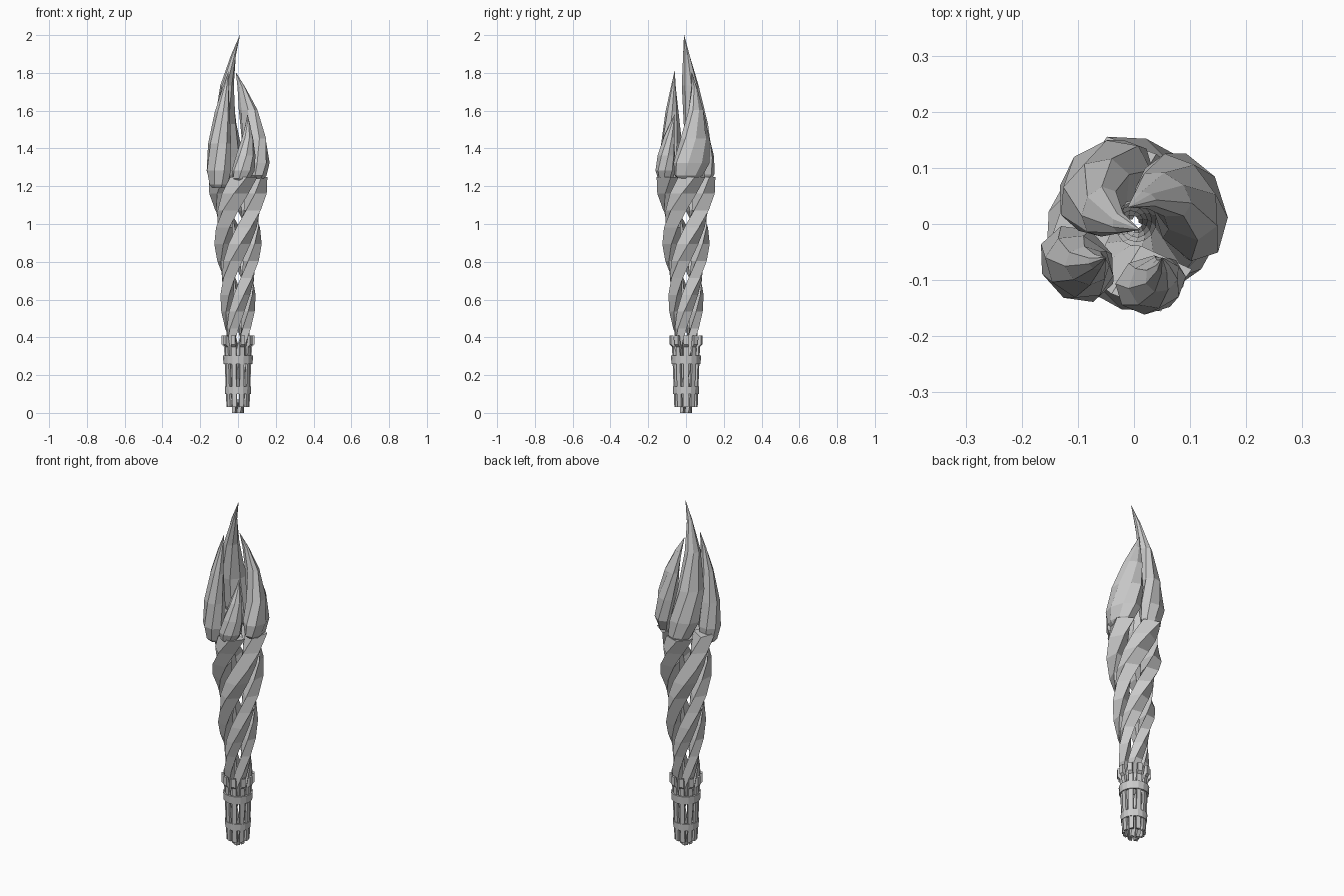
import bpy
from math import sin, cos, pi, radians
from mathutils import Vector

if "Cube" in bpy.data.objects:
    bpy.data.objects.remove(bpy.data.objects["Cube"])


def make(name, verts, faces):
    me = bpy.data.meshes.new(name)
    me.from_pydata(verts, [], faces)
    me.update()
    ob = bpy.data.objects.new(name, me)
    bpy.context.collection.objects.link(ob)
    return ob


def loft(name, rings):
    n = len(rings[0])
    verts = [v for r in rings for v in r]
    faces = [(k * n + i, k * n + (i + 1) % n, (k + 1) * n + (i + 1) % n, (k + 1) * n + i)
             for k in range(len(rings) - 1) for i in range(n)]
    faces.append(tuple(range(n))[::-1])
    faces.append(tuple(range(len(verts) - n, len(verts))))
    return make(name, verts, faces)


# Four twisted diamond-section strands, widening upward
section = [(1.0, 0.0), (0.66, 0.46), (0.25, 0.0), (0.66, -0.46)]
for s in range(4):
    rings = []
    for k in range(15):
        z = 1.25 * k / 14
        outer = 0.034 + 0.103 * z
        a = s * pi / 2 + (pi / 2) * (z - 0.56) / 0.315
        rings.append([(outer * (r * cos(a) - t * sin(a)), outer * (r * sin(a) + t * cos(a)), z)
                      for r, t in section])
    loft(f"twisted_strand_{s + 1}", rings)

# Ring of grip slats with flared tops
slat = [(0.061, 0.03), (0.074, 0.35), (0.087, 0.362), (0.087, 0.41),
        (0.074, 0.41), (0.062, 0.35), (0.048, 0.03)]
N = 10
for i in range(N):
    a = 2 * pi * i / N
    rings = []
    for w in (-0.012, 0.012):
        rings.append([(r * cos(a) - w * sin(a), r * sin(a) + w * cos(a), z) for r, z in slat])
    loft(f"grip_slat_{i + 1}", rings)

# Two hoops round the slats
for name, z0, z1, r0, r1 in (("lower_hoop", 0.10, 0.14, 0.068, 0.070),
                             ("upper_hoop", 0.26, 0.305, 0.077, 0.080)):
    prof = [(r0, z0), (r1, z1), (r1 - 0.012, z1), (r0 - 0.012, z0)]
    n = 16
    verts = [(r * cos(2 * pi * i / n), r * sin(2 * pi * i / n), z) for i in range(n) for r, z in prof]
    faces = [(i * 4 + j, (i + 1) % n * 4 + j, (i + 1) % n * 4 + (j + 1) % 4, i * 4 + (j + 1) % 4)
             for i in range(n) for j in range(4)]
    make(name, verts, faces)

# Flame tongues curling round the axis:
# base centre, curve control, tip, radial and tangential half widths, twist
profile = [(0, 0.55), (0.03, 0.78), (0.15, 1.0), (0.38, 0.86), (0.65, 0.54), (0.86, 0.22), (1.0, 0.01)]
tongues = [
    ("flame_right", (0.100, 0.010, 1.24), (0.10, 0.085), (-0.01, 0.03, 1.80), 0.066, 0.100, 80),
    ("flame_back", (-0.025, 0.103, 1.24), (-0.13, 0.03), (0.01, -0.01, 2.00), 0.064, 0.085, 90),
    ("flame_left", (-0.100, -0.065, 1.19), (-0.11, -0.09), (-0.05, -0.06, 1.81), 0.063, 0.075, 60),
    ("flame_front", (0.015, -0.108, 1.23), (0.06, -0.115), (0.05, -0.06, 1.58), 0.052, 0.062, 60),
]
for name, base, ctrl, tip, rad, tan, twist in tongues:
    base, tip = Vector(base), Vector(tip)
    ctrl = Vector((*ctrl, (base.z + tip.z) / 2))
    out = Vector((base.x, base.y, 0)).normalized()
    side = Vector((-out.y, out.x, 0))
    rings = []
    for t, w in profile:
        c = base.lerp(ctrl, t).lerp(ctrl.lerp(tip, t), t)
        b = radians(twist) * t
        u = out * cos(b) + side * sin(b)
        v = side * cos(b) - out * sin(b)
        rings.append([c + u * (rad * w * cos(2 * pi * (i + 0.5) / 8))
                      + v * (tan * w * sin(2 * pi * (i + 0.5) / 8)) for i in range(8)])
    loft(name, rings)
